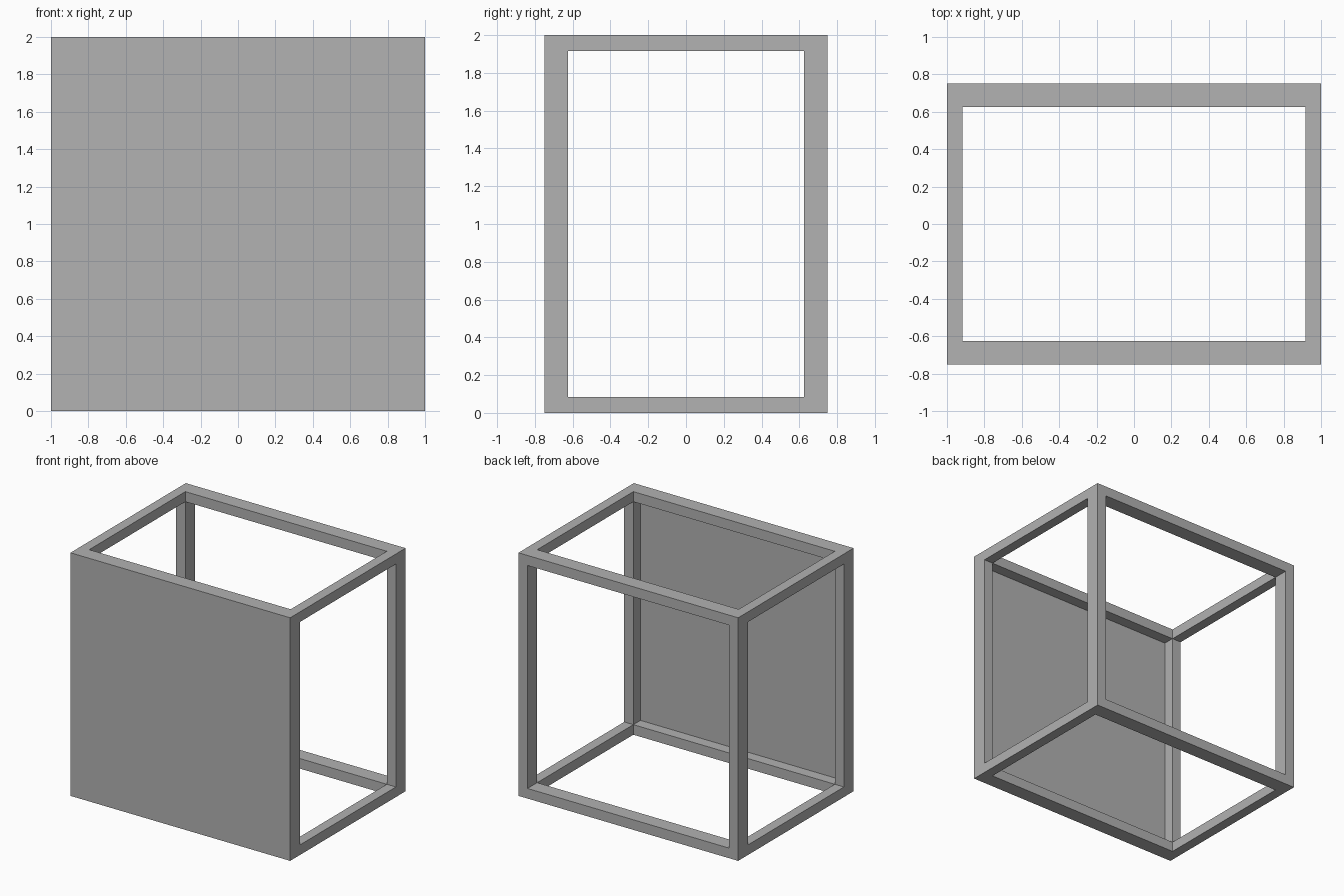
import bpy

# Remove the default cube
old = bpy.data.objects.get("Cube")
if old:
    bpy.data.objects.remove(old, do_unlink=True)

W, D, H = 2.0, 1.5, 2.0      # overall size
BAR, DEEP = 0.083, 0.125     # bar width across x and z, bar depth along y
PANEL = 0.033                # front panel thickness

grey = bpy.data.materials.new("mid_grey")
grey.use_nodes = True
colour = (0.445, 0.445, 0.445, 1.0)
grey.diffuse_color = colour
bsdf = next(n for n in grey.node_tree.nodes if n.type == "BSDF_PRINCIPLED")
bsdf.inputs["Base Color"].default_value = colour


def box(name, size, centre):
    """Add a box of the given size about its centre."""
    bpy.ops.mesh.primitive_cube_add(size=1, location=centre)
    ob = bpy.context.object
    ob.name = name
    ob.scale = size
    bpy.ops.object.transform_apply(location=False, rotation=False, scale=True)
    ob.data.materials.append(grey)
    return ob


# Solid block, opened up into a frame with a closed front
frame = box("frame_with_front_panel", (W, D, H), (0, 0, H / 2))
inner_w, inner_d, inner_h = W - 2 * BAR, D - 2 * DEEP, H - 2 * BAR
openings = {
    "side_opening": ((W + 1, inner_d, inner_h), (0, 0, H / 2)),
    "top_opening": ((inner_w, inner_d, H + 1), (0, 0, H / 2)),
    # Starts behind the panel and runs out through the back
    "back_opening": ((inner_w, D, inner_h), (0, PANEL, H / 2)),
}
cutters = []
for name, (size, centre) in openings.items():
    cutter = box(name, size, centre)
    cutter.hide_render = True
    cutters.append(cutter)
    mod = frame.modifiers.new(name, "BOOLEAN")
    mod.operation = "DIFFERENCE"
    mod.solver = "EXACT"
    mod.object = cutter

# Apply the cuts and drop the helpers
bpy.ops.object.select_all(action="DESELECT")
bpy.context.view_layer.objects.active = frame
frame.select_set(True)
for mod in list(frame.modifiers):
    bpy.ops.object.modifier_apply(modifier=mod.name)
for cutter in cutters:
    bpy.data.objects.remove(cutter, do_unlink=True)
